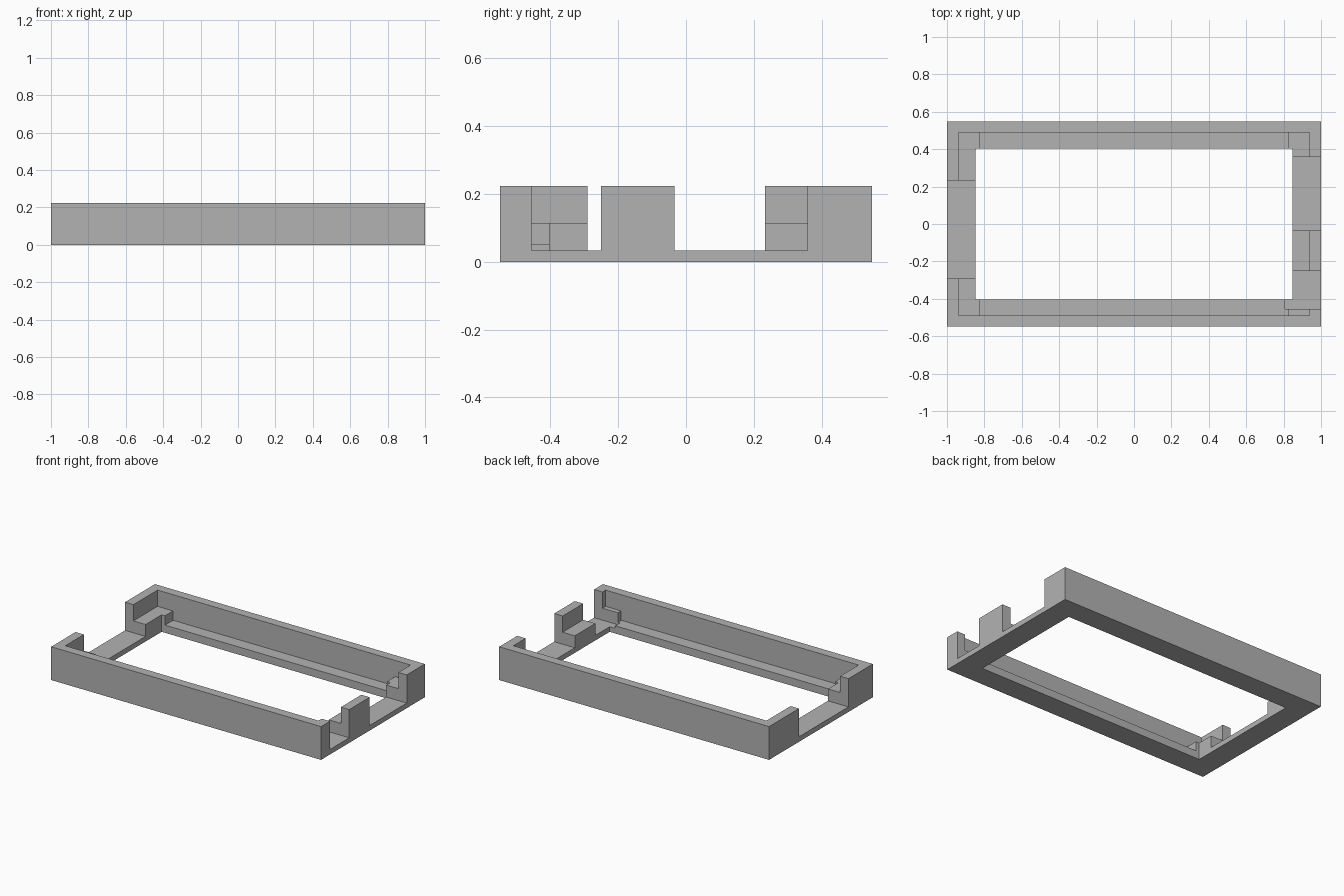
import bpy
import bmesh
from mathutils import Vector

if "Cube" in bpy.data.objects:
    bpy.data.objects.remove(bpy.data.objects["Cube"], do_unlink=True)

grey = bpy.data.materials.new("plain grey")
grey.use_nodes = True
colour = (0.45, 0.45, 0.45, 1)
grey.diffuse_color = colour
grey.node_tree.nodes["Principled BSDF"].inputs["Base Color"].default_value = colour

# Main levels and half widths
HALF_Y, TOP = 0.549, 0.223
FLOOR, LEDGE, SHELF = 0.034, 0.0515, 0.114
WALL_X, WALL_Y = 0.938, 0.488
OPEN_X, OPEN_Y = 0.848, 0.403
CORNER_X = 0.823
OVER = 0.4


def box(name, x, y, z):
    """Box spanning the given (low, high) ranges."""
    bm = bmesh.new()
    bmesh.ops.create_cube(bm, size=1)
    low, high = (Vector(c) for c in zip(x, y, z))
    for v in bm.verts:
        v.co = [low[i] + (v.co[i] + 0.5) * (high[i] - low[i]) for i in range(3)]
    mesh = bpy.data.meshes.new(name)
    bm.to_mesh(mesh)
    bm.free()
    mesh.materials.append(grey)
    obj = bpy.data.objects.new(name, mesh)
    bpy.context.collection.objects.link(obj)
    return obj


def cut(target, name, x, y, z):
    """Carve a box out of the target."""
    cutter = box(name, x, y, z)
    cutter.hide_render = True
    mod = target.modifiers.new(name, "BOOLEAN")
    mod.operation = "DIFFERENCE"
    mod.solver = "EXACT"
    mod.object = cutter
    bpy.context.view_layer.objects.active = target
    bpy.ops.object.modifier_apply(modifier=mod.name)
    bpy.data.objects.remove(cutter, do_unlink=True)


def both(v):
    return (-v, v)


frame = box("tray_frame", both(1), both(HALF_Y), (0, TOP))

# Stepped interior: upper pocket, long ledges, open bottom
cut(frame, "upper_pocket", both(WALL_X), both(WALL_Y), (SHELF, OVER))
cut(frame, "long_ledges", both(CORNER_X), both(WALL_Y), (LEDGE, OVER))
cut(frame, "bottom_opening", both(OPEN_X), both(OPEN_Y), (-OVER, OVER))

# Gaps in the two short walls
cut(frame, "right_side_gap", (-1.2, -0.7), (-0.291, 0.233), (FLOOR, OVER))
cut(frame, "left_side_gap", (0.7, 1.2), (-0.034, 0.358), (FLOOR, OVER))
cut(frame, "left_front_notch", (0.807, 1.2), (-0.455, -0.251), (FLOOR, OVER))
